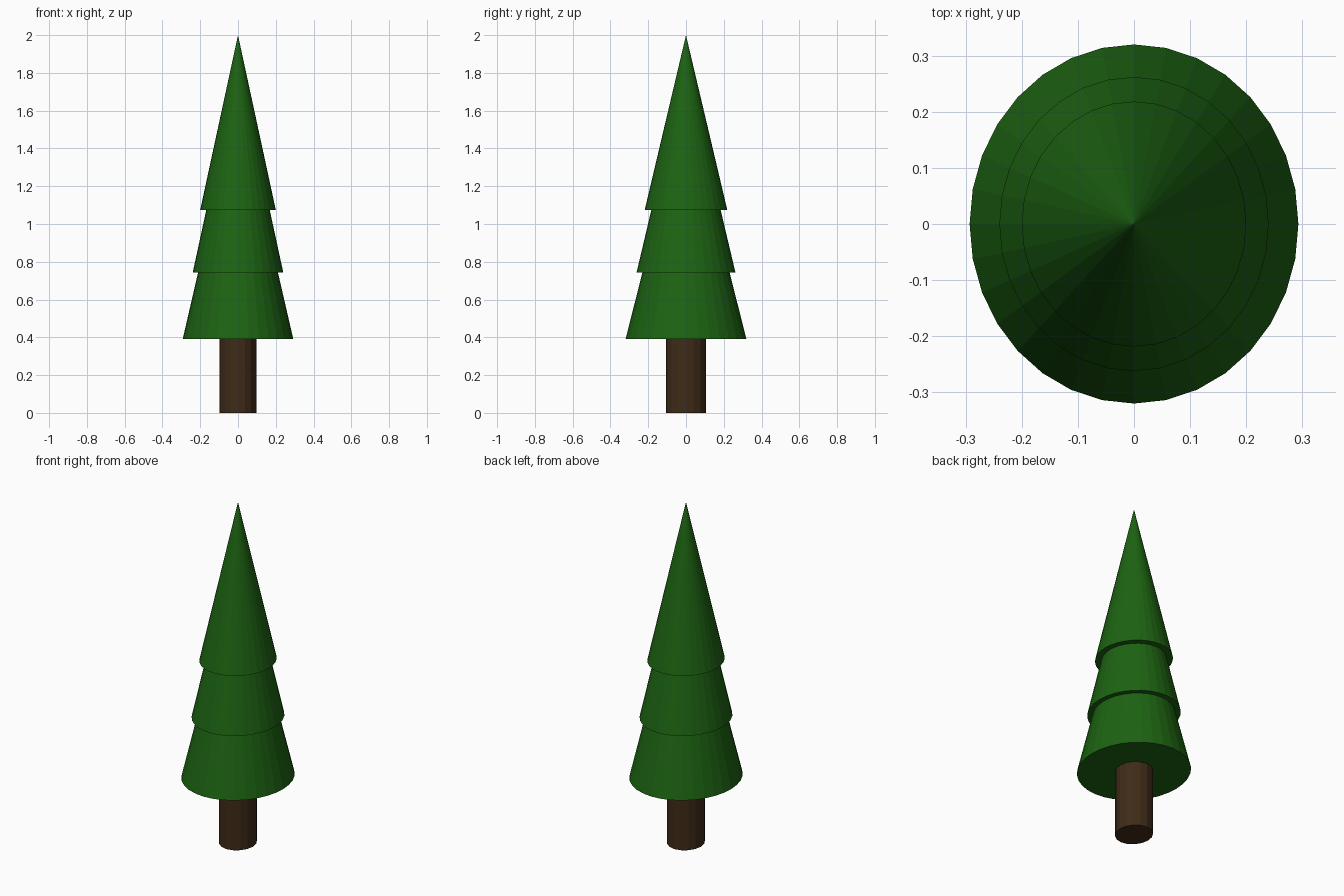
import bpy

if "Cube" in bpy.data.objects:
    bpy.data.objects.remove(bpy.data.objects["Cube"])

STRETCH_Y = 1.092  # the tree is slightly deeper than wide


def material(name, color):
    m = bpy.data.materials.new(name)
    m.diffuse_color = color
    m.use_nodes = True
    m.node_tree.nodes["Principled BSDF"].inputs["Base Color"].default_value = m.diffuse_color
    return m


def cone(name, sides, r1, r2, z0, z1, mat):
    bpy.ops.mesh.primitive_cone_add(vertices=sides, radius1=r1, radius2=r2,
                                    depth=z1 - z0, location=(0, 0, (z0 + z1) / 2))
    ob = bpy.context.object
    ob.name = name
    ob.scale.y = STRETCH_Y
    bpy.ops.object.transform_apply(location=False, rotation=False, scale=True)
    ob.data.materials.append(mat)
    return ob


bark = material("bark", (0.05, 0.024, 0.009, 1))
needles = material("needles", (0.012, 0.125, 0.006, 1))

# Trunk, reaching a little into the foliage
cone("trunk", 16, 0.098, 0.098, 0.0, 0.45, bark)

# Three overlapping foliage tiers: base radius, base height, tip height
tiers = [("lower_foliage", 0.293, 0.39, 1.66),
         ("middle_foliage", 0.24, 0.742, 1.85),
         ("upper_foliage", 0.20, 1.075, 2.0)]
for name, radius, base, tip in tiers:
    cone(name, 32, radius, 0, base, tip, needles)
